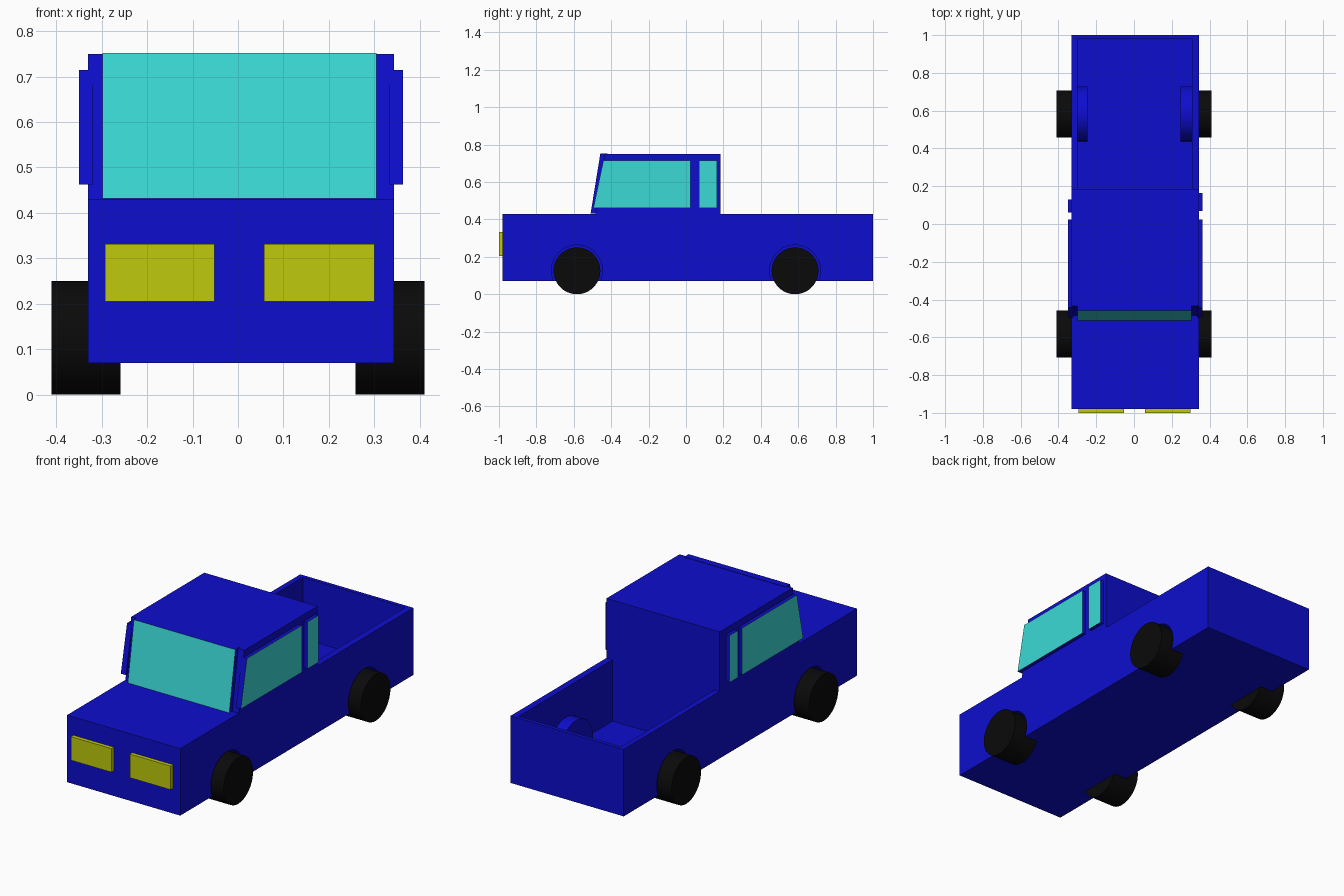
import bpy, bmesh, math
from mathutils import Matrix, Vector

if "Cube" in bpy.data.objects:
    bpy.data.objects.remove(bpy.data.objects["Cube"], do_unlink=True)


def material(name, rgb):
    m = bpy.data.materials.new(name)
    m.use_nodes = True
    m.diffuse_color = (*rgb, 1)
    bsdf = next(n for n in m.node_tree.nodes if n.type == 'BSDF_PRINCIPLED')
    bsdf.inputs["Base Color"].default_value = (*rgb, 1)
    return m


BLUE = material("body_blue", (0.004, 0.004, 0.62))
GLASS = material("window_turquoise", (0.043, 0.70, 0.67))
YELLOW = material("headlight_yellow", (0.52, 0.59, 0.004))
BLACK = material("tyre_black", (0.003, 0.003, 0.003))


def finish(name, bm, *mats):
    bmesh.ops.recalc_face_normals(bm, faces=bm.faces)
    mesh = bpy.data.meshes.new(name)
    bm.to_mesh(mesh)
    bm.free()
    for m in mats:
        mesh.materials.append(m)
    ob = bpy.data.objects.new(name, mesh)
    bpy.context.collection.objects.link(ob)
    return ob


def prism(name, profile, x0, x1, *mats, face_dir=None):
    """Extrude a (y, z) outline along x; faces turned to face_dir take the second material."""
    bm = bmesh.new()
    base = bm.faces.new([bm.verts.new((x0, y, z)) for y, z in profile])
    ext = bmesh.ops.extrude_face_region(bm, geom=[base])
    moved = [v for v in ext["geom"] if isinstance(v, bmesh.types.BMVert)]
    bmesh.ops.translate(bm, verts=moved, vec=(x1 - x0, 0, 0))
    bmesh.ops.recalc_face_normals(bm, faces=bm.faces)
    if face_dir:
        for f in bm.faces:
            f.normal_update()
            if f.normal.dot(Vector(face_dir)) > 0.9:
                f.material_index = 1
    return finish(name, bm, *mats)


def box(name, x0, x1, y0, y1, z0, z1, mat):
    return prism(name, [(y0, z0), (y1, z0), (y1, z1), (y0, z1)], x0, x1, mat)


def disc(name, x0, x1, y, z, r, mat):
    """Cylinder with its axle along x."""
    bm = bmesh.new()
    bmesh.ops.create_cone(bm, cap_ends=True, segments=48, radius1=r, radius2=r, depth=x1 - x0,
                          matrix=Matrix.Translation(((x0 + x1) / 2, y, z)) @ Matrix.Rotation(math.pi / 2, 4, 'Y'))
    return finish(name, bm, mat)


def combine(target, tool, operation):
    mod = target.modifiers.new("join", 'BOOLEAN')
    mod.operation, mod.solver, mod.object = operation, 'EXACT', tool
    bpy.context.view_layer.objects.active = target
    bpy.ops.object.modifier_apply(modifier=mod.name)
    bpy.data.objects.remove(tool, do_unlink=True)


LEFT, RIGHT = 0.343, -0.33      # body sides
AXLE, AXLE_Z = 0.583, 0.127

# Lower body with an open load bed
body = box("lower_body", RIGHT, LEFT, -0.98, 1.0, 0.07, 0.43, BLUE)
combine(body, box("bed_cutter", -0.30, 0.307, 0.185, 0.98, 0.10, 0.6, BLUE), 'DIFFERENCE')

# Rounded wheel housings inside the bed
for s in (-1, 1):
    arc = [(AXLE + 0.145 * math.cos(a), AXLE_Z + 0.145 * math.sin(a))
           for a in (math.pi * i / 24 for i in range(25))]
    arc += [(AXLE - 0.145, 0.085), (AXLE + 0.145, 0.085)]
    combine(body, prism("housing", arc, s * 0.245, s * 0.32, BLUE), 'UNION')

# Wheel wells and wheels
for s, side in ((-1, "right"), (1, "left")):
    for y, end in ((-AXLE, "front"), (AXLE, "rear")):
        a, b = sorted((s * 0.255, s * 0.5))
        combine(body, disc("well_cutter", a, b, y, AXLE_Z, 0.136, BLUE), 'DIFFERENCE')
        a, b = sorted((s * 0.258, s * 0.41))
        wheel = disc(f"{end}_{side}_wheel", a, b, y, 0.125, 0.125, BLACK)
        bpy.ops.object.select_all(action='DESELECT')
        wheel.select_set(True)
        bpy.context.view_layer.objects.active = wheel
        bpy.ops.object.shade_smooth_by_angle(angle=math.radians(30))

# Cab with a raked front
prism("cab", [(-0.485, 0.425), (0.185, 0.425), (0.185, 0.75), (-0.435, 0.75)],
      RIGHT, LEFT, BLUE)

# Windscreen panel, glazed on its front
prism("windscreen", [(-0.51, 0.432), (-0.47, 0.432), (-0.42, 0.752), (-0.458, 0.752)],
      -0.298, 0.305, BLUE, GLASS, face_dir=(0, -1, 0.16))

# Side window panels, glazed on the outside
for s, side, x, rear in ((-1, "right", RIGHT, (0.06, 0.13)), (1, "left", LEFT, (0.07, 0.165))):
    for name, (b0, t0, y1) in (("front", (-0.495, -0.442, 0.023)),
                               ("rear", (rear[0], rear[0], rear[1]))):
        prism(f"{name}_{side}_window", [(b0, 0.462), (y1, 0.462), (y1, 0.714), (t0, 0.714)],
              x - s * 0.01, x + s * 0.02, BLUE, GLASS, face_dir=(s, 0, 0))

# Headlights
for side, x0, x1 in (("right", -0.293, -0.052), ("left", 0.057, 0.30)):
    box(f"{side}_headlight", x0, x1, -1.0, -0.975, 0.205, 0.332, YELLOW)
